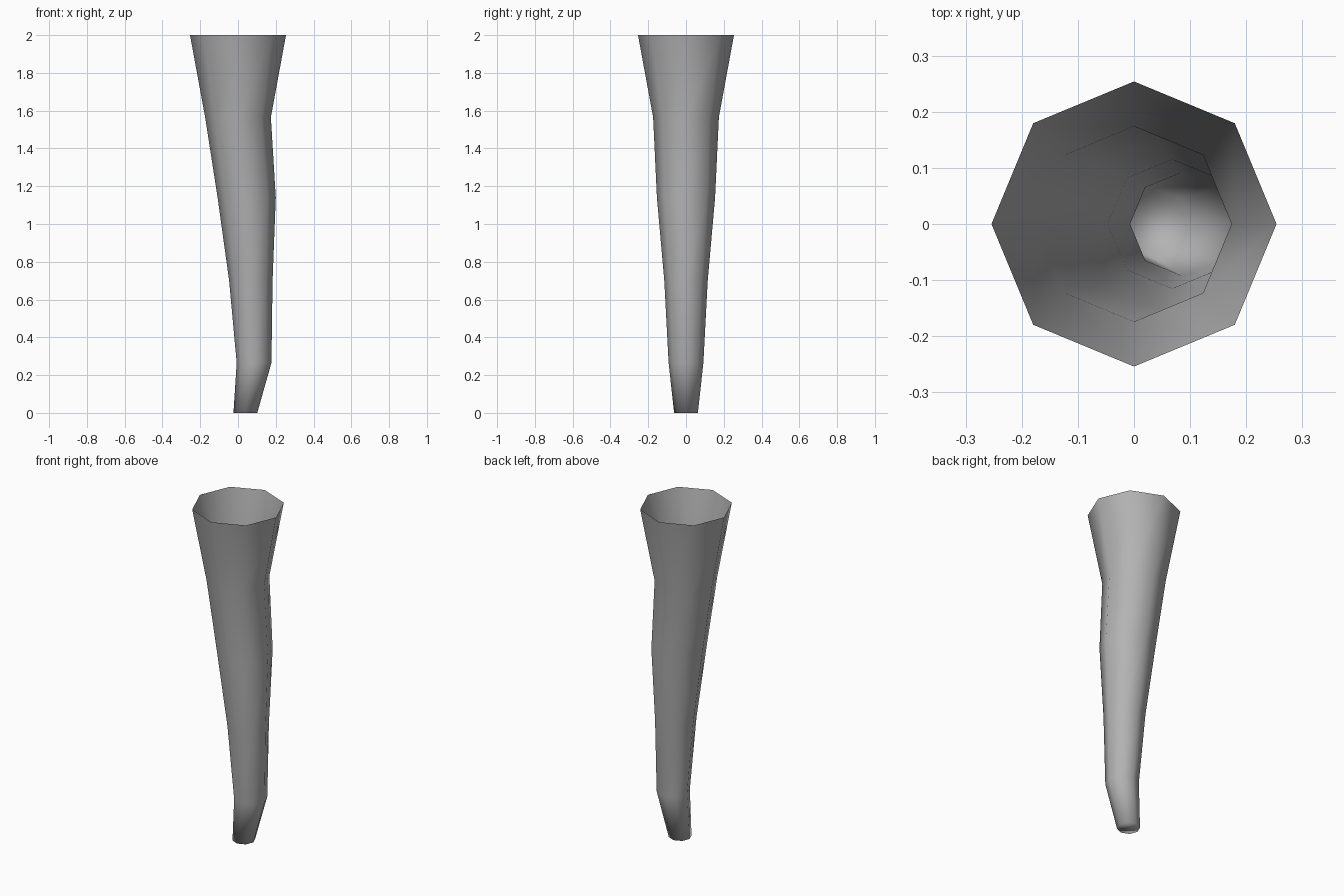
import bpy, bmesh
from math import cos, sin, pi

if "Cube" in bpy.data.objects:
    bpy.data.objects.remove(bpy.data.objects["Cube"])

SIDES = 8
# Cross-sections from tip to rim: centre x, height, radius
RINGS = [(0.039, 0.0, 0.063), (0.085, 0.265, 0.092), (0.068, 0.70, 0.115),
         (0.046, 1.14, 0.154), (0.0, 1.565, 0.174), (0.0, 2.0, 0.254)]

bm = bmesh.new()
loops = [[bm.verts.new((cx + r * cos(2 * pi * i / SIDES), r * sin(2 * pi * i / SIDES), z))
          for i in range(SIDES)] for cx, z, r in RINGS]

# Tube walls
for low, high in zip(loops, loops[1:]):
    for i in range(SIDES):
        j = (i + 1) % SIDES
        bm.faces.new((low[i], low[j], high[j], high[i]))

# Closed tip; the wide rim stays open
bm.faces.new(loops[0][::-1])
for f in bm.faces:
    f.smooth = True

mesh = bpy.data.meshes.new("tapered_horn")
bm.to_mesh(mesh)
bm.free()

# Dark grey surface
grey = bpy.data.materials.new("dark_grey")
grey.diffuse_color = (0.45, 0.45, 0.45, 1)
grey.use_nodes = True
grey.node_tree.nodes["Principled BSDF"].inputs["Base Color"].default_value = grey.diffuse_color
mesh.materials.append(grey)

horn = bpy.data.objects.new("tapered_horn", mesh)
bpy.context.collection.objects.link(horn)
